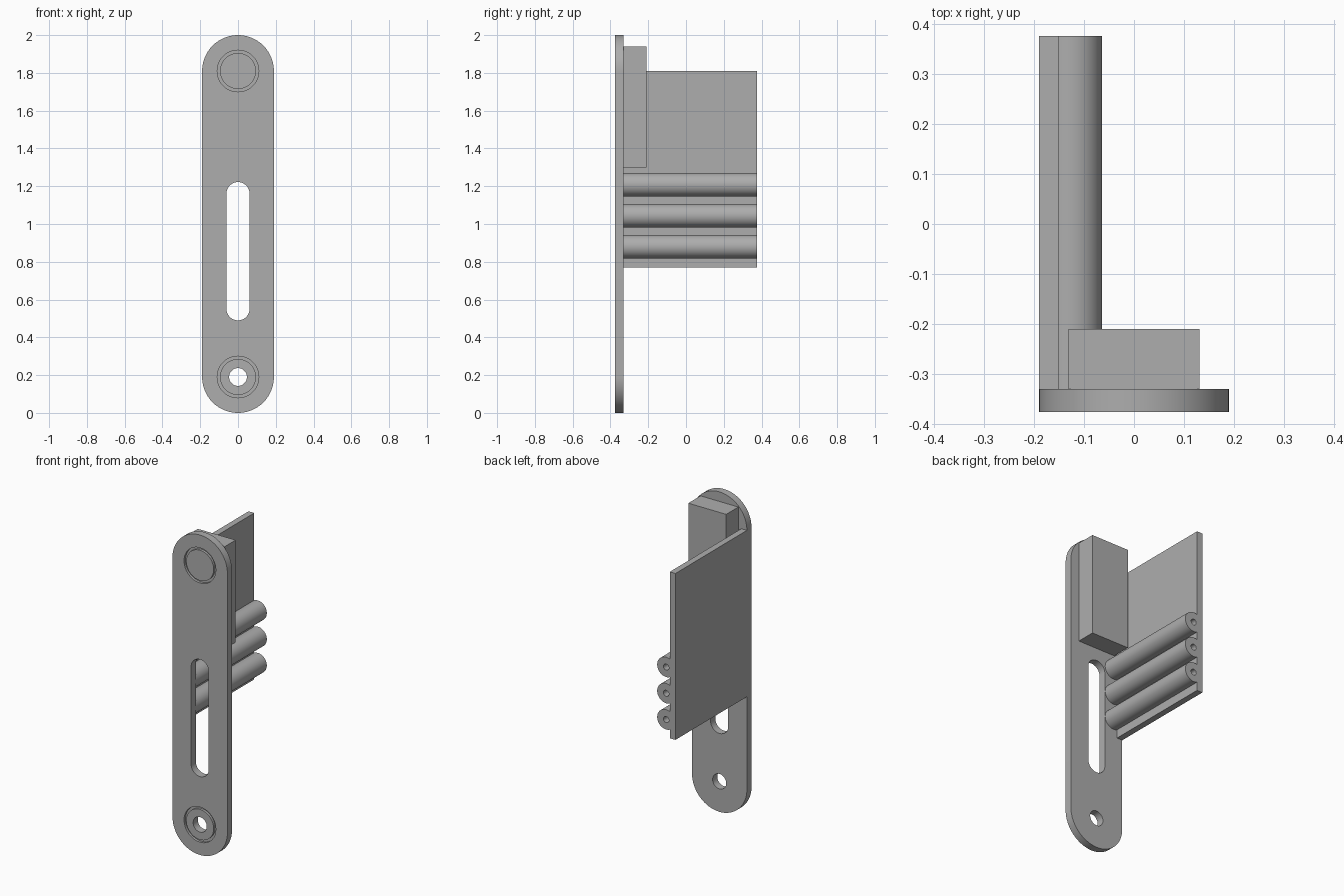
import bpy, bmesh, math

if "Cube" in bpy.data.objects:
    bpy.data.objects.remove(bpy.data.objects["Cube"], do_unlink=True)

steel = bpy.data.materials.new("grey_steel")
steel.use_nodes = True
GREY = (0.42, 0.42, 0.42, 1)
steel.diffuse_color = GREY
steel.node_tree.nodes["Principled BSDF"].inputs["Base Color"].default_value = GREY


def prism(name, outline, y0, y1):
    """Extrude an (x, z) outline along y."""
    bm = bmesh.new()
    face = bm.faces.new([bm.verts.new((x, y0, z)) for x, z in outline])
    new = bmesh.ops.extrude_face_region(bm, geom=[face])["geom"]
    bmesh.ops.translate(bm, vec=(0, y1 - y0, 0),
                        verts=[v for v in new if isinstance(v, bmesh.types.BMVert)])
    bmesh.ops.recalc_face_normals(bm, faces=bm.faces)
    mesh = bpy.data.meshes.new(name)
    bm.to_mesh(mesh)
    bm.free()
    mesh.materials.append(steel)
    ob = bpy.data.objects.new(name, mesh)
    bpy.context.collection.objects.link(ob)
    return ob


def stadium(r, z0, z1, n=32):
    """Upright slot shape whose end arcs are centred on z0 and z1."""
    pts = []
    for centre, start in ((z1, 0), (z0, math.pi)):
        for i in range(n + 1):
            a = start + math.pi * i / n
            pts.append((r * math.cos(a), centre + r * math.sin(a)))
    return pts


def circle(r, x, z, n=48):
    return [(x + r * math.cos(math.tau * i / n), z + r * math.sin(math.tau * i / n))
            for i in range(n)]


def rect(x0, x1, z0, z1):
    return [(x0, z0), (x1, z0), (x1, z1), (x0, z1)]


def activate(ob):
    bpy.ops.object.select_all(action="DESELECT")
    ob.select_set(True)
    bpy.context.view_layer.objects.active = ob


def combine(target, other, operation):
    """Apply a boolean and discard the second object."""
    activate(target)
    mod = target.modifiers.new("combine", "BOOLEAN")
    mod.operation, mod.solver, mod.object = operation, "EXACT", other
    bpy.ops.object.modifier_apply(modifier=mod.name)
    bpy.data.objects.remove(other, do_unlink=True)


def cut(target, outline, y0, y1):
    combine(target, prism("cutter", outline, y0, y1), "DIFFERENCE")


FRONT, PLATE_BACK, REAR = -0.376, -0.33, 0.376
GROOVE = FRONT + 0.015
TOP_SCREW, LOW_SCREW = 1.81, 0.19
TUBE_X, TUBE_R = -0.126, 0.062

# Face plate with slot, screw recesses and lower screw hole
plate = prism("face_plate", stadium(0.19, 0.19, 1.81), FRONT, PLATE_BACK)
cut(plate, stadium(0.061, 0.551, 1.161), -0.5, 0)
for z in (TOP_SCREW, LOW_SCREW):
    cut(plate, circle(0.11, 0, z), -0.5, GROOVE)
cut(plate, circle(0.047, 0, LOW_SCREW), -0.5, 0)

# Flush discs inside the recesses
top_disc = prism("top_disc", circle(0.095, 0, TOP_SCREW), FRONT, GROOVE)
low_disc = prism("lower_washer", circle(0.095, 0, LOW_SCREW), FRONT, GROOVE)
cut(low_disc, circle(0.047, 0, LOW_SCREW), -0.5, 0)

# Block behind the plate
block = prism("mounting_block", rect(-0.131, 0.131, 1.3, 1.94), PLATE_BACK, -0.21)

# Side wall carrying three bored tubes
wall = prism("side_wall", rect(-0.19, -0.151, 0.77, 1.81), PLATE_BACK, REAR)
tube_heights = (0.88, 1.044, 1.208)
for z in tube_heights:
    combine(wall, prism("tube", circle(TUBE_R, TUBE_X, z), PLATE_BACK, REAR), "UNION")
for z in tube_heights:
    cut(wall, circle(0.019, TUBE_X, z, 24), PLATE_BACK - 0.1, REAR + 0.1)

for ob in (plate, top_disc, low_disc, block, wall):
    activate(ob)
    bpy.ops.object.shade_smooth_by_angle(angle=math.radians(30))
